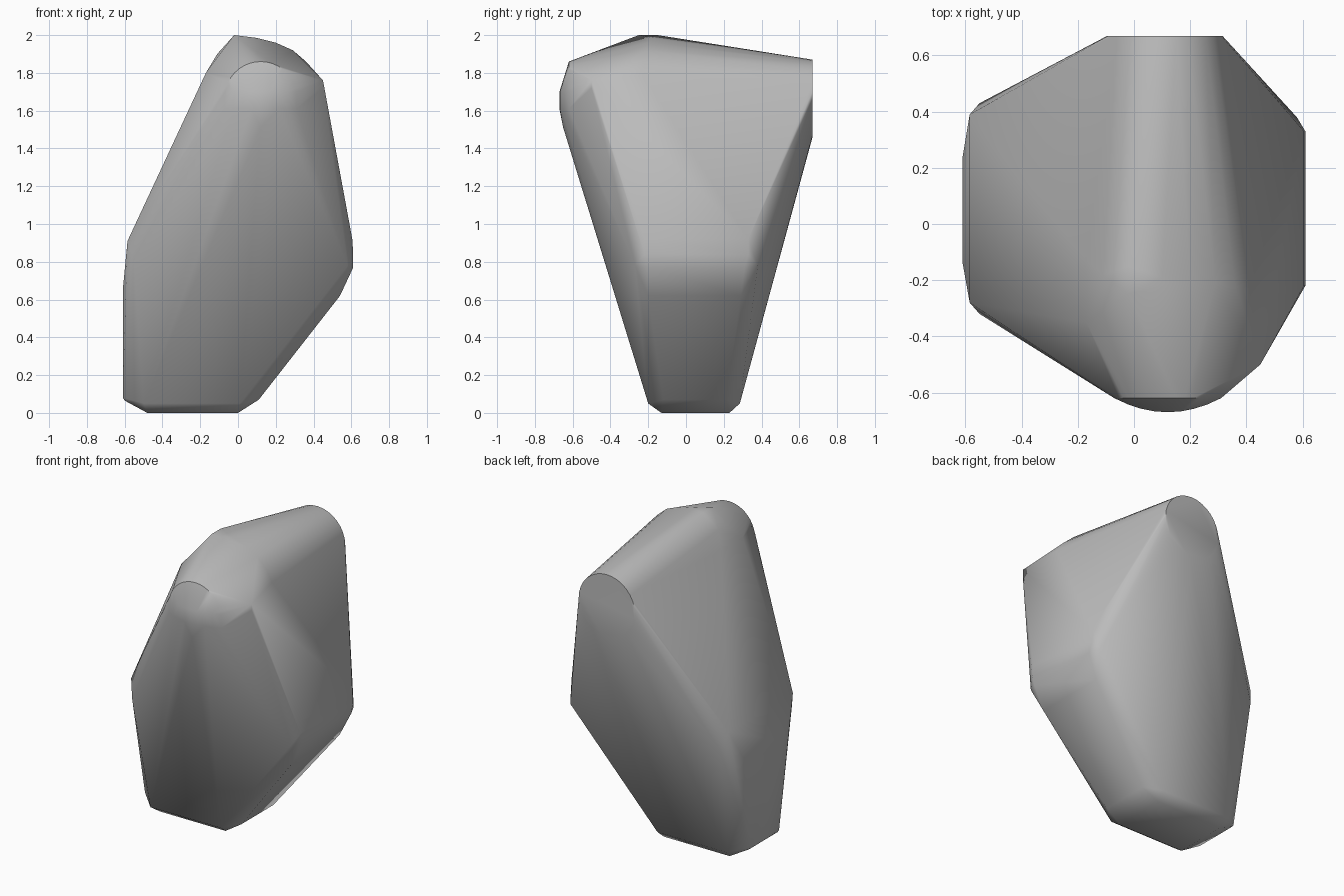
import bpy, bmesh, math

cube = bpy.data.objects.get("Cube")
if cube:
    bpy.data.objects.remove(cube, do_unlink=True)

grey = bpy.data.materials.new("stone grey")
grey.use_nodes = True
colour = (0.5, 0.5, 0.5, 1)
grey.diffuse_color = colour
grey.node_tree.nodes["Principled BSDF"].inputs["Base Color"].default_value = colour


def arc(x, y, z, radius, start, end, steps):
    """Points on an upright arc that faces along y."""
    angles = [math.radians(start + (end - start) * i / steps) for i in range(steps + 1)]
    return [(x + radius * math.cos(a), y, z + radius * math.sin(a)) for a in angles]


def row(x, z, front, back):
    """A pair of points, front and back, at one height."""
    return [(x, front, z), (x, back, z)]


points = []
# Flat round end at the back, and the rim of the blunt front end
points += arc(0.11, 0.67, 1.665, 0.205, 0, 360, 32)
points += arc(0.12, -0.62, 1.67, 0.19, 15, 165, 16)
# Bulging nose under the front rim
for i in range(9):
    t = i / 4 - 1
    points += [(0.12 + 0.19 * t, -0.67 + 0.05 * t * t, z) for z in (1.61, 1.7)]
points += [(0.12, -0.65, 1.51), (0.45, -0.5, 1.76), (0.45, -0.5, 1.72)]
# Crest and shoulders
points += row(-0.02, 2.0, -0.25, -0.15) + row(-0.17, 1.8, -0.35, -0.13)
points += [(-0.11, -0.18, 1.9), (0.1, -0.19, 1.985), (0.2, -0.2, 1.96),
           (0.29, -0.21, 1.92), (0.36, -0.22, 1.86), (0.41, -0.23, 1.79)]
# Left side bulge, softened at its edges
points += row(0.605, 0.92, -0.22, 0.33) + row(0.61, 0.84, -0.22, 0.33)
points += row(0.61, 0.77, -0.2, 0.31) + row(0.58, 0.78, -0.27, 0.38)
points += row(0.54, 0.62, -0.2, 0.29)
# Right side, tall and nearly upright
points += row(-0.585, 0.91, -0.28, 0.39) + row(-0.55, 0.8, -0.32, 0.43)
points += row(-0.61, 0.65, -0.14, 0.24) + row(-0.61, 0.08, -0.1, 0.2)
# Foot with a chamfered rim
points += row(0.11, 0.07, -0.12, 0.21) + row(0.01, 0.05, -0.2, 0.285)
points += row(-0.5, 0.05, -0.2, 0.285) + row(-0.6, 0.065, -0.1, 0.2)
points += row(0.0, 0.0, -0.13, 0.23) + row(-0.48, 0.0, -0.13, 0.23)

# Wrap the points in one faceted skin
bm = bmesh.new()
for p in points:
    bm.verts.new(p)
bmesh.ops.remove_doubles(bm, verts=bm.verts, dist=0.0005)
hull = bmesh.ops.convex_hull(bm, input=bm.verts)
loose = {v for v in hull["geom_interior"] + hull["geom_unused"]
         if isinstance(v, bmesh.types.BMVert)}
bmesh.ops.delete(bm, geom=list(loose), context="VERTS")
bmesh.ops.dissolve_limit(bm, angle_limit=math.radians(0.5), verts=bm.verts, edges=bm.edges)
bmesh.ops.recalc_face_normals(bm, faces=bm.faces)

mesh = bpy.data.meshes.new("boulder")
bm.to_mesh(mesh)
bm.free()
boulder = bpy.data.objects.new("boulder", mesh)
bpy.context.collection.objects.link(boulder)
mesh.materials.append(grey)

bpy.context.view_layer.objects.active = boulder
boulder.select_set(True)
bpy.ops.object.shade_smooth_by_angle(angle=math.radians(40))
